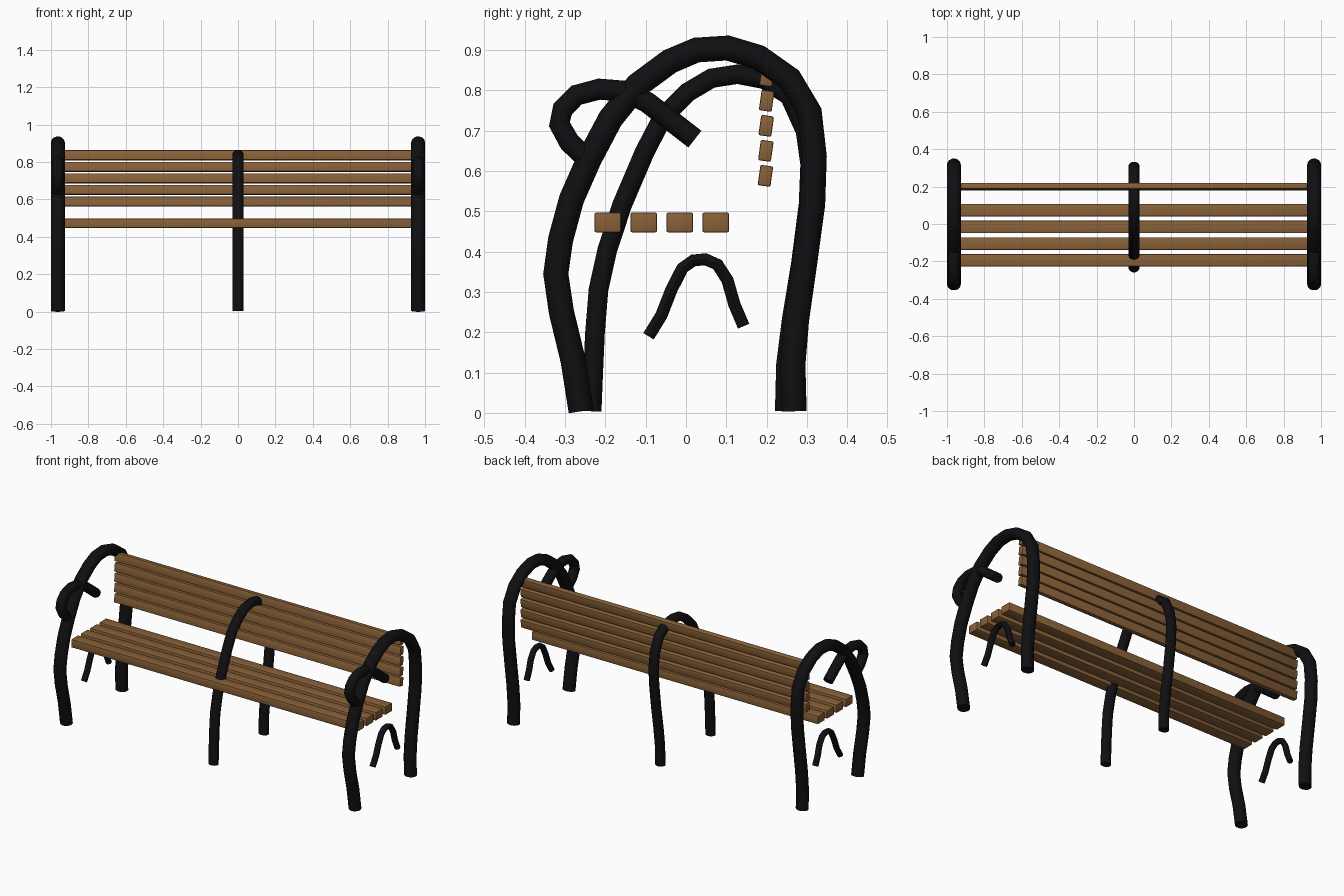
import bpy, bmesh, math
from mathutils import Vector

if "Cube" in bpy.data.objects:
    bpy.data.objects.remove(bpy.data.objects["Cube"], do_unlink=True)


def material(name, rgb, roughness):
    m = bpy.data.materials.new(name)
    m.use_nodes = True
    m.diffuse_color = (*rgb, 1)
    bsdf = m.node_tree.nodes["Principled BSDF"]
    bsdf.inputs["Base Color"].default_value = (*rgb, 1)
    bsdf.inputs["Roughness"].default_value = roughness
    return m


black = material("black iron", (0.005, 0.005, 0.006), 0.6)
wood = material("brown wood", (0.25, 0.12, 0.04), 0.7)


def finish(bm, name, mat):
    bmesh.ops.recalc_face_normals(bm, faces=bm.faces)
    mesh = bpy.data.meshes.new(name)
    bm.to_mesh(mesh)
    bm.free()
    mesh.materials.append(mat)
    ob = bpy.data.objects.new(name, mesh)
    bpy.context.collection.objects.link(ob)
    bpy.ops.object.select_all(action='DESELECT')
    ob.select_set(True)
    bpy.context.view_layer.objects.active = ob
    bpy.ops.object.shade_smooth_by_angle(angle=math.radians(40))
    return ob


def tube(name, x, path, rx, rn, sides=14):
    """Sweep an oval section along a (y, z) path lying in the plane at x."""
    bm = bmesh.new()
    pts = [Vector(p) for p in path]
    rings = []
    for i, p in enumerate(pts):
        a, b = pts[max(i - 1, 0)], pts[min(i + 1, len(pts) - 1)]
        t = (b - a).normalized()
        n = Vector((-t.y, t.x))
        ring = []
        for k in range(sides):
            ang = 2 * math.pi * k / sides
            c = p + n * (rn * math.sin(ang))
            ring.append(bm.verts.new((x + rx * math.cos(ang), c.x, c.y)))
        rings.append(ring)
    for r0, r1 in zip(rings, rings[1:]):
        for k in range(sides):
            j = (k + 1) % sides
            bm.faces.new((r0[k], r0[j], r1[j], r1[k]))
    bm.faces.new(rings[0])
    bm.faces.new(rings[-1])
    return finish(bm, name, black)


def slat(name, y, z, depth, height, tilt=0.0):
    """Long wooden plank with eased edges."""
    bm = bmesh.new()
    bmesh.ops.create_cube(bm, size=1)
    bmesh.ops.scale(bm, vec=(1.91, depth, height), verts=bm.verts)
    bmesh.ops.bevel(bm, geom=bm.edges[:], offset=0.004, segments=2,
                    profile=0.5, affect='EDGES')
    ob = finish(bm, name, wood)
    ob.location = (0, y, z)
    ob.rotation_euler.x = tilt


# Path of each bent bar, from its front end to its back end
end_path = [(-.260, .004), (-.280, .13), (-.309, .25), (-.323, .345),
            (-.311, .43), (-.284, .53), (-.240, .63), (-.187, .73),
            (-.120, .813), (-.040, .872), (.026, .900), (.103, .905),
            (.180, .882), (.257, .828), (.306, .746), (.318, .636),
            (.314, .517), (.294, .37), (.274, .23), (.265, .12), (.268, .004)]
middle_path = [(-.234, .004), (-.231, .08), (-.226, .195), (-.217, .306),
               (-.195, .405), (-.158, .517), (-.103, .646), (-.058, .733),
               (.004, .795), (.063, .830), (.128, .840), (.195, .827),
               (.257, .785), (.296, .70), (.308, .617), (.304, .517),
               (.285, .37), (.262, .23), (.248, .12), (.245, .004)]
arm_path = [(.022, .679), (-.041, .728), (-.096, .770), (-.153, .798),
            (-.215, .803), (-.272, .788), (-.306, .753), (-.314, .716),
            (-.289, .671), (-.244, .629)]
brace_path = [(-.093, .190), (-.061, .242), (-.036, .306), (-.009, .359),
              (.018, .378), (.048, .381), (.078, .368), (.103, .329),
              (.120, .269), (.143, .215)]

# Iron frames
for side, x in (("left", 0.963), ("right", -0.963)):
    tube(side + "_end_arch", x, end_path, 0.037, 0.032)
    tube(side + "_armrest", x, arm_path, 0.030, 0.027)
    tube(side + "_seat_brace", x, brace_path, 0.018, 0.016, 10)
tube("middle_arch", 0, middle_path, 0.030, 0.025)

# Seat planks
for i in range(4):
    slat(f"seat_slat_{i + 1}", -0.194 + 0.0893 * i, 0.4725, 0.066, 0.049)

# Backrest planks, leaning slightly backwards
for i in range(5):
    slat(f"back_slat_{i + 1}", 0.197 + 0.001 * i, 0.588 + 0.062 * i,
         0.032, 0.051, -math.radians(8))
